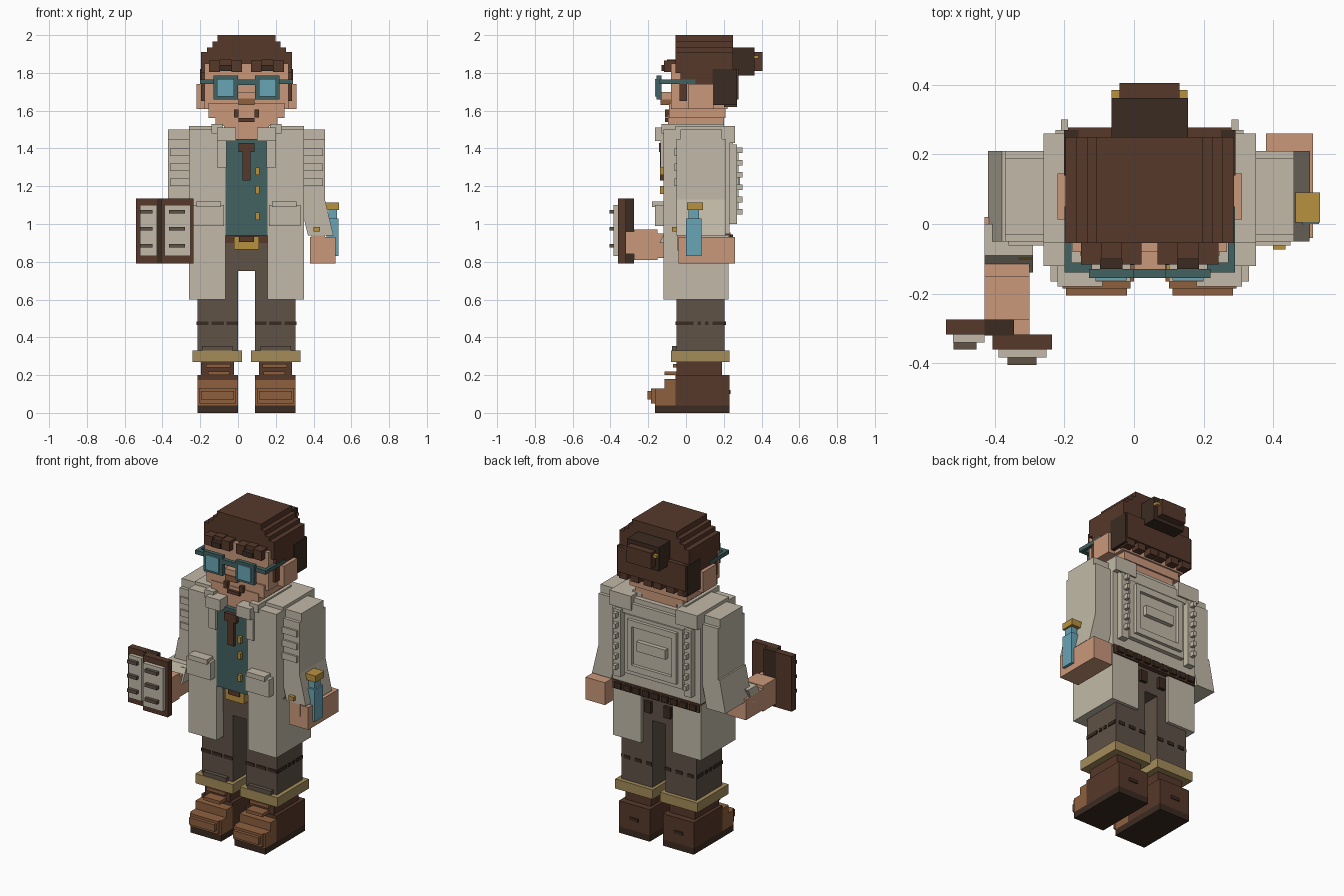
import bpy
import bmesh

default = bpy.data.objects.get("Cube")
if default:
    bpy.data.objects.remove(default, do_unlink=True)

MIDDLE = 0.045  # the body's own mirror plane


def material(name, colour):
    """Flat material from a hex display colour."""
    parts = [int(colour[i:i + 2], 16) / 255 for i in (0, 2, 4)]
    linear = [((c + 0.055) / 1.055) ** 2.4 for c in parts] + [1]
    mat = bpy.data.materials.new(name)
    mat.use_nodes = True
    mat.diffuse_color = linear
    shader = mat.node_tree.nodes["Principled BSDF"]
    shader.inputs["Base Color"].default_value = linear
    shader.inputs["Roughness"].default_value = 0.9
    return mat


brown = material("chestnut brown", "56382a")
dark = material("dark brown", "3b2b21")
cream = material("coat cream", "c2baa8")
skin = material("skin", "ca987b")
teal = material("deep teal", "426261")
blue = material("glass blue", "69a5b6")
gold = material("brass gold", "b8913f")
khaki = material("cuff khaki", "a48c5a")
cloth = material("trouser brown", "5e5246")
tan = material("leather tan", "8e603e")


def box(name, mat, x, y, z, lean=(0, 0)):
    """Box between the given limits; lean shifts its top face in x and y."""
    bm = bmesh.new()
    bmesh.ops.create_cube(bm, size=1)
    for v in bm.verts:
        top = v.co.z > 0
        v.co = [lim[0] if c < 0 else lim[1] for c, lim in zip(v.co, (x, y, z))]
        if top:
            v.co.x += lean[0]
            v.co.y += lean[1]
    mesh = bpy.data.meshes.new(name)
    bm.to_mesh(mesh)
    bm.free()
    mesh.materials.append(mat)
    obj = bpy.data.objects.new(name, mesh)
    bpy.context.collection.objects.link(obj)
    return obj


def pair(name, mat, x, y, z):
    """Left box plus its mirrored right twin."""
    box("left_" + name, mat, x, y, z)
    box("right_" + name, mat, (2 * MIDDLE - x[1], 2 * MIDDLE - x[0]), y, z)


def centred(name, mat, half, y, z):
    """Box of the given half width on the mirror plane."""
    return box(name, mat, (MIDDLE - half, MIDDLE + half), y, z)


# Shoes
pair("sole", dark, x=(.09, .305), y=(-.165, .23), z=(0, .04))
pair("shoe_heel", brown, x=(.09, .305), y=(-.055, .23), z=(.04, .2))
pair("shoe_ankle", brown, x=(.11, .285), y=(-.05, .19), z=(.2, .28))
pair("shoe_toe", tan, x=(.09, .305), y=(-.165, -.055), z=(.04, .13))
pair("shoe_vamp", tan, x=(.09, .305), y=(-.115, -.055), z=(.13, .18))
pair("shoe_cap", tan, x=(.1, .295), y=(-.185, -.165), z=(.05, .13))
pair("shoe_bumper", tan, x=(.11, .285), y=(-.205, -.185), z=(.07, .115))
pair("shoe_tongue", tan, x=(.135, .25), y=(-.115, -.05), z=(.2, .22))
pair("shoe_lace", tan, x=(.13, .26), y=(-.07, -.05), z=(.24, .26))
pair("heel_tab", dark, x=(.17, .23), y=(.23, .236), z=(.1, .12))

# Trousers
pair("trouser_leg", cloth, x=(.09, .305), y=(-.05, .205), z=(.28, .8))
pair("trouser_cuff", khaki, x=(.07, .33), y=(-.05, .23), z=(.27, .33))
pair("cuff_front", khaki, x=(.07, .33), y=(-.08, -.05), z=(.27, .33))
pair("leg_fold", cloth, x=(.12, .28), y=(-.075, -.05), z=(.33, .355))
for x0, x1 in ((.09, .15), (.165, .23), (.245, .305)):
    pair("knee_seam", dark, x=(x0, x1), y=(-.056, -.05), z=(.465, .485))
    pair("back_knee_seam", dark, x=(x0, x1 - .02), y=(.205, .211), z=(.465, .485))
for y0, y1 in ((-.05, .04), (.06, .08), (.1, .12), (.14, .2)):
    pair("side_seam", dark, x=(.305, .311), y=(y0, y1), z=(.465, .485))
centred("trouser_hips", cloth, .2, y=(-.055, .205), z=(.75, .95))
pair("back_pocket", dark, x=(.09, .135), y=(.205, .225), z=(.8, .87))

# Belt
centred("belt", brown, .3, y=(-.06, .235), z=(.9, .955))
for i in range(9):
    x0 = -.24 + i * .065
    box("belt_link", dark, x=(x0, x0 + .045), y=(.235, .25), z=(.91, .945))
centred("buckle", gold, .065, y=(-.1, -.055), z=(.865, .935))
centred("buckle_opening", brown, .04, y=(-.108, -.1), z=(.905, .935))

# Coat
pair("coat_skirt", cream, x=(.155, .35), y=(-.12, .225), z=(.6, .94))
centred("coat_body", cream, .305, y=(-.055, .23), z=(.95, 1.5))
pair("coat_front", cream, x=(.155, .35), y=(-.12, -.05), z=(.94, 1.5))
pair("coat_pocket", cream, x=(.165, .33), y=(-.165, -.12), z=(.99, 1.1))
pair("pocket_flap", cream, x=(.18, .31), y=(-.18, -.12), z=(1.09, 1.12))
pair("shoulder", cream, x=(.2, .35), y=(-.055, .26), z=(1.43, 1.52))
pair("collar", cream, x=(.1, .2), y=(-.165, -.04), z=(1.44, 1.51))
pair("collar_side", cream, x=(.17, .23), y=(-.13, .2), z=(1.48, 1.53))
pair("lapel", cream, x=(.15, .2), y=(-.135, -.1), z=(1.3, 1.46))
centred("shirt", teal, .12, y=(-.118, -.05), z=(.94, 1.45))

# Coat back panel
centred("back_yoke", cream, .27, y=(.23, .25), z=(1.4, 1.47))
centred("back_panel", cream, .2, y=(.23, .258), z=(1.03, 1.4))
centred("back_panel_top", cream, .17, y=(.25, .278), z=(1.34, 1.38))
centred("back_panel_base", cream, .17, y=(.25, .278), z=(1.06, 1.1))
pair("back_panel_rail", cream, x=(.185, .215), y=(.25, .278), z=(1.06, 1.38))
centred("back_strap", cream, .1, y=(.25, .285), z=(1.2, 1.26))
pair("stud_rail", cream, x=(.265, .315), y=(.23, .27), z=(1, 1.42))
for i in range(6):
    z0 = 1.05 + i * .065
    pair("coat_stud", cream, x=(.28, .3), y=(.27, .3), z=(z0, z0 + .03))

# Tie and shirt buttons
centred("tie_knot", brown, .042, y=(-.142, -.11), z=(1.38, 1.43))
centred("tie", brown, .021, y=(-.138, -.11), z=(1.23, 1.38))
for z0 in (1.02, 1.16, 1.26):
    box("shirt_button", gold, x=(.093, .115), y=(-.138, -.11), z=(z0, z0 + .04))

# Sleeves
pair("upper_sleeve", cream, x=(.33, .46), y=(-.05, .21), z=(1.12, 1.45))
pair("sleeve_cap", cream, x=(.33, .46), y=(-.03, .19), z=(1.45, 1.5))
for z0 in (1.2, 1.28, 1.36):
    pair("sleeve_crease", cream, x=(.35, .45), y=(-.062, -.05), z=(z0, z0 + .04))
box("left_lower_sleeve", cream, x=(.37, .505), y=(-.05, .21), z=(.94, 1.13), lean=(-.045, 0))
box("right_lower_sleeve", cream, x=(-.42, -.29), y=(-.05, .21), z=(.93, 1.13), lean=(.04, 0))
box("right_sleeve_cuff", cream, x=(-.43, -.29), y=(-.14, -.05), z=(.9, 1.0), lean=(0, .05))

# Left hand with bottle
box("left_hand", skin, x=(.38, .515), y=(-.04, .26), z=(.79, .93))
box("left_thumb", skin, x=(.39, .46), y=(-.045, .03), z=(.86, .96))
box("left_cuff_button", gold, x=(.4, .435), y=(-.073, -.05), z=(.96, .985))
box("bottle", blue, x=(.468, .532), y=(0, .083), z=(.83, 1.03))
box("bottle_neck", blue, x=(.48, .523), y=(.013, .07), z=(1.03, 1.075))
box("bottle_cap", gold, x=(.462, .535), y=(.005, .09), z=(1.075, 1.115))

# Right hand with open book
box("right_forearm", skin, x=(-.43, -.3), y=(-.2, .02), z=(.82, .95))
box("right_hand", skin, x=(-.43, -.3), y=(-.275, -.15), z=(.81, .97))
box("right_thumb", skin, x=(-.345, -.3), y=(-.318, -.26), z=(.84, .96))
box("right_cuff_button", gold, x=(-.33, -.295), y=(-.1, -.06), z=(.96, .985))
box("book_outer_cover", brown, x=(-.54, -.43), y=(-.318, -.275), z=(.79, 1.135))
box("book_spine", dark, x=(-.43, -.345), y=(-.32, -.275), z=(.79, 1.135))
box("book_inner_cover", brown, x=(-.407, -.235), y=(-.36, -.318), z=(.79, 1.135))
box("book_outer_page", cream, x=(-.52, -.43), y=(-.34, -.318), z=(.83, 1.1))
box("book_inner_page", cream, x=(-.39, -.252), y=(-.384, -.36), z=(.83, 1.1))
for z0 in (.875, .965, 1.055):
    box("outer_page_line", cloth, x=(-.518, -.452), y=(-.36, -.34), z=(z0, z0 + .02))
    box("inner_page_line", cloth, x=(-.364, -.28), y=(-.405, -.384), z=(z0, z0 + .02))

# Head
centred("neck", skin, .12, y=(-.09, .2), z=(1.45, 1.55))
centred("chin", skin, .165, y=(-.095, .2), z=(1.52, 1.58))
centred("jaw", skin, .2, y=(-.09, .21), z=(1.56, 1.64))
centred("face", skin, .222, y=(-.08, .22), z=(1.61, 1.85))
pair("ear", skin, x=(.25, .31), y=(.013, .145), z=(1.61, 1.74))
centred("nose", skin, .045, y=(-.13, -.08), z=(1.66, 1.7))
centred("nose_tip", tan, .042, y=(-.135, -.08), z=(1.63, 1.665))
centred("mouth", brown, .042, y=(-.112, -.08), z=(1.54, 1.56))
pair("mouth_corner", brown, x=(.087, .112), y=(-.112, -.08), z=(1.565, 1.605))

# Glasses
pair("glasses_frame", teal, x=(.09, .22), y=(-.155, -.13), z=(1.66, 1.785))
pair("glasses_lens", blue, x=(.11, .2), y=(-.163, -.155), z=(1.675, 1.768))
centred("glasses_bridge", teal, .06, y=(-.155, -.13), z=(1.735, 1.765))
pair("glasses_hinge", teal, x=(.21, .29), y=(-.14, -.11), z=(1.74, 1.765))
pair("glasses_temple", teal, x=(.27, .29), y=(-.14, .05), z=(1.74, 1.765))

# Hair cap, stepping in towards the crown
for half, z0, z1 in ((.242, 1.8, 1.91), (.21, 1.91, 1.935), (.18, 1.935, 1.965), (.153, 1.965, 2)):
    centred("hair_cap", brown, half, y=(-.055, .25), z=(z0, z1))
pair("hair_side", brown, x=(.255, .287), y=(-.03, .25), z=(1.74, 1.82))
pair("sideburn", brown, x=(.25, .285), y=(-.035, .005), z=(1.65, 1.75))
pair("hair_behind_ear", dark, x=(.25, .291), y=(.14, .27), z=(1.63, 1.82))
centred("hair_back", brown, .235, y=(.18, .277), z=(1.66, 1.82))
for x0 in (.05, .14, .22):
    pair("hair_nape", brown, x=(x0, x0 + .055), y=(.2, .27), z=(1.62, 1.67))

# Fringe and brows
pair("fringe_outer", brown, x=(.185, .243), y=(-.116, -.05), z=(1.805, 1.865))
pair("fringe_middle", brown, x=(.125, .185), y=(-.1, -.05), z=(1.84, 1.87))
pair("fringe_inner", brown, x=(.068, .125), y=(-.116, -.05), z=(1.805, 1.865))
pair("brow", dark, x=(.123, .187), y=(-.13, -.075), z=(1.81, 1.842))

# Hair bun with tie
centred("bun_base", dark, .11, y=(.24, .362), z=(1.786, 1.935))
centred("bun_tip", brown, .086, y=(.362, .405), z=(1.81, 1.91))
pair("bun_tie", gold, x=(.13, .154), y=(.345, .385), z=(1.875, 1.892))
